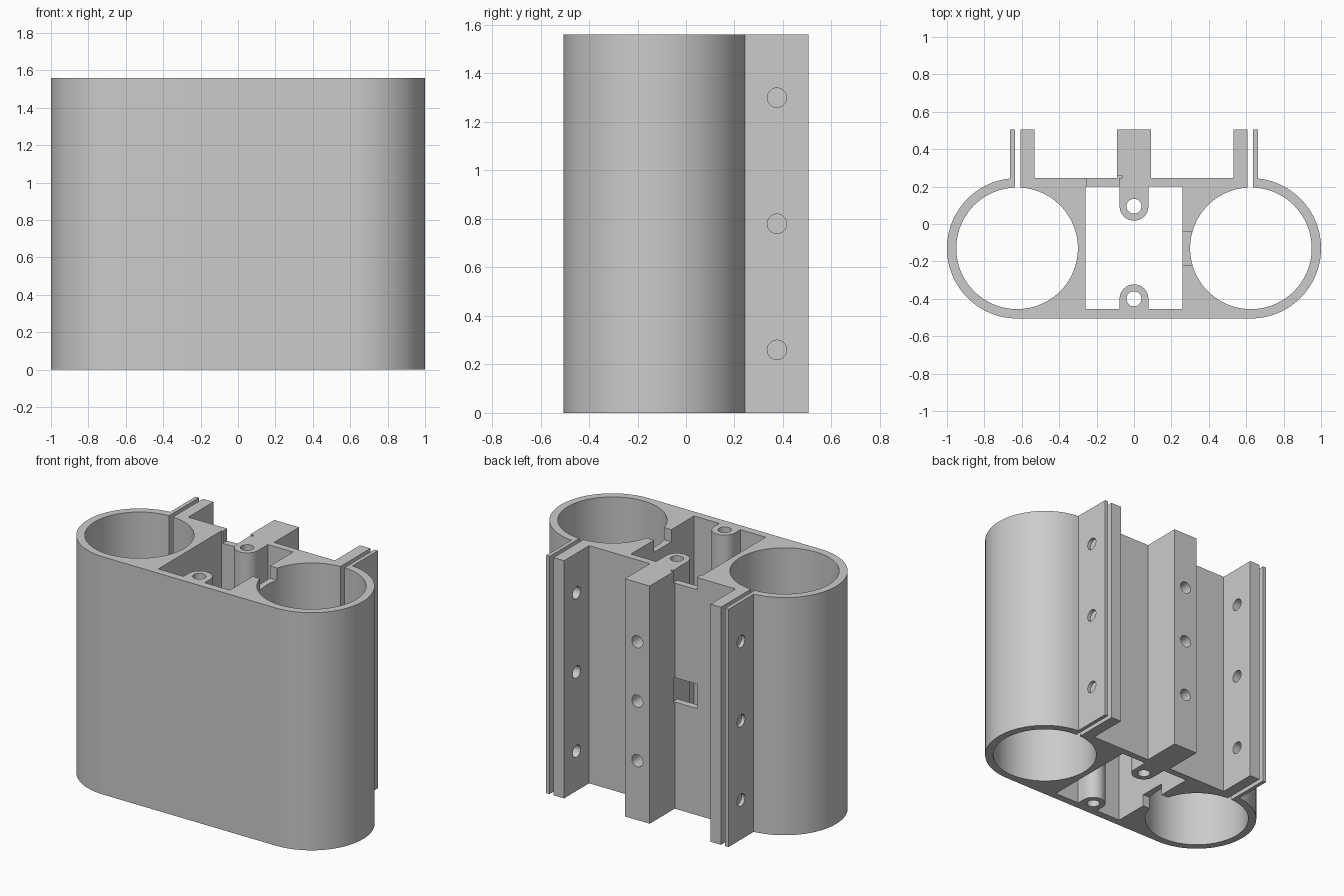
import bpy, bmesh, math

cube = bpy.data.objects.get("Cube")
if cube:
    bpy.data.objects.remove(cube, do_unlink=True)

H = 1.56                      # body height
MID = H / 2
BORE_X, BORE_Y = 0.625, -0.13
WALL_Y, BACK_Y = 0.245, 0.505

grey = bpy.data.materials.new("plain grey")
grey.use_nodes = True
grey.diffuse_color = (0.6, 0.6, 0.6, 1)
grey.node_tree.nodes["Principled BSDF"].inputs["Base Color"].default_value = (0.6, 0.6, 0.6, 1)


def prism(name, points, z0, z1):
    """Extrude a closed xy outline from z0 to z1."""
    bm = bmesh.new()
    face = bm.faces.new([bm.verts.new((x, y, z0)) for x, y in points])
    top = bmesh.ops.extrude_face_region(bm, geom=[face])["geom"]
    bmesh.ops.translate(bm, vec=(0, 0, z1 - z0),
                        verts=[v for v in top if isinstance(v, bmesh.types.BMVert)])
    bmesh.ops.recalc_face_normals(bm, faces=bm.faces)
    mesh = bpy.data.meshes.new(name)
    bm.to_mesh(mesh)
    bm.free()
    mesh.materials.append(grey)
    ob = bpy.data.objects.new(name, mesh)
    bpy.context.collection.objects.link(ob)
    return ob


def arc(cx, cy, r, start, end, n):
    return [(cx + r * math.cos(math.radians(start + (end - start) * i / n)),
             cy + r * math.sin(math.radians(start + (end - start) * i / n)))
            for i in range(n + 1)]


def box(x0, x1, y0, y1, z0=0.0, z1=H):
    return prism("box", [(x0, y0), (x1, y0), (x1, y1), (x0, y1)], z0, z1)


def rod(cx, cy, r, z0, z1, n):
    return prism("rod", arc(cx, cy, r, 0, 360, n)[:-1], z0, z1)


def combine(target, part, operation):
    """Boolean the part into the target and drop the part."""
    mod = target.modifiers.new("shape", 'BOOLEAN')
    mod.operation = operation
    mod.solver = 'EXACT'
    mod.object = part
    part.hide_render = True
    bpy.context.view_layer.objects.active = target
    bpy.ops.object.modifier_apply(modifier=mod.name)
    bpy.data.objects.remove(part, do_unlink=True)


def add(part):
    combine(body, part, 'UNION')


def cut(part):
    combine(body, part, 'DIFFERENCE')


# Outer shell with two rounded ends
body = prism("twin_tube_housing",
             arc(BORE_X, BORE_Y, 0.375, -90, 90, 64)
             + arc(-BORE_X, BORE_Y, 0.375, 90, 270, 64), 0, H)

# Rear clamp flanges and central mounting block
for s in (-1, 1):
    add(box(*sorted((s * 0.532, s * 0.662)), 0.215, BACK_Y))
add(box(-0.09, 0.09, 0.22, BACK_Y))

# Tube bores, clamp slits and central cavity
for s in (-1, 1):
    cut(rod(s * BORE_X, BORE_Y, 0.325, -0.1, H + 0.1, 128))
    cut(box(*sorted((s * 0.608, s * 0.637)), 0.12, 0.6, -0.1, H + 0.1))
cut(box(-0.26, 0.26, -0.455, 0.2, -0.1, H + 0.1))

# Screw bosses inside the cavity
r = 0.077
add(prism("rear_boss", arc(0, 0.095, r, 180, 360, 32) + [(r, 0.22), (-r, 0.22)], 0, H))
add(prism("front_boss", arc(0, -0.4, r, 0, 180, 32) + [(-r, -0.475), (r, -0.475)], 0, H))
for y in (0.095, -0.4):
    cut(rod(0, y, 0.04, -0.1, H + 0.1, 32))

# Cross holes through the flanges
for s in (-1, 1):
    for z in (0.26, MID, 1.3):
        drill = rod(0, 0, 0.04, -0.15, 0.15, 32)
        drill.rotation_euler = (0, math.pi / 2, 0)
        drill.location = (s * 0.6, 0.375, z)
        bpy.context.view_layer.update()
        cut(drill)

# Blind holes in the back of the mounting block
for z in (0.39, MID, 1.17):
    drill = rod(0, 0, 0.04, -0.13, 0.13, 32)
    drill.rotation_euler = (math.pi / 2, 0, 0)
    drill.location = (0, 0.4, z)
    bpy.context.view_layer.update()
    cut(drill)

# Cable openings in the back wall, at mid height and at the top
for z0, z1 in ((MID - 0.08, MID + 0.08), (H - 0.08, H + 0.1)):
    cut(box(-0.25, -0.079, 0.17, 0.258, z0, z1))
    cut(box(-0.085, -0.065, WALL_Y, 0.258, z0, z1))

# Cable notches between cavity and bores
cut(box(0.22, 0.35, -0.22, -0.04, H - 0.08, H + 0.1))
cut(box(-0.35, -0.22, -0.22, -0.04, -0.1, 0.08))

# Smooth the round walls, keep the edges crisp
bpy.ops.object.select_all(action='DESELECT')
body.select_set(True)
bpy.context.view_layer.objects.active = body
bpy.ops.object.shade_smooth_by_angle(angle=math.radians(30))
